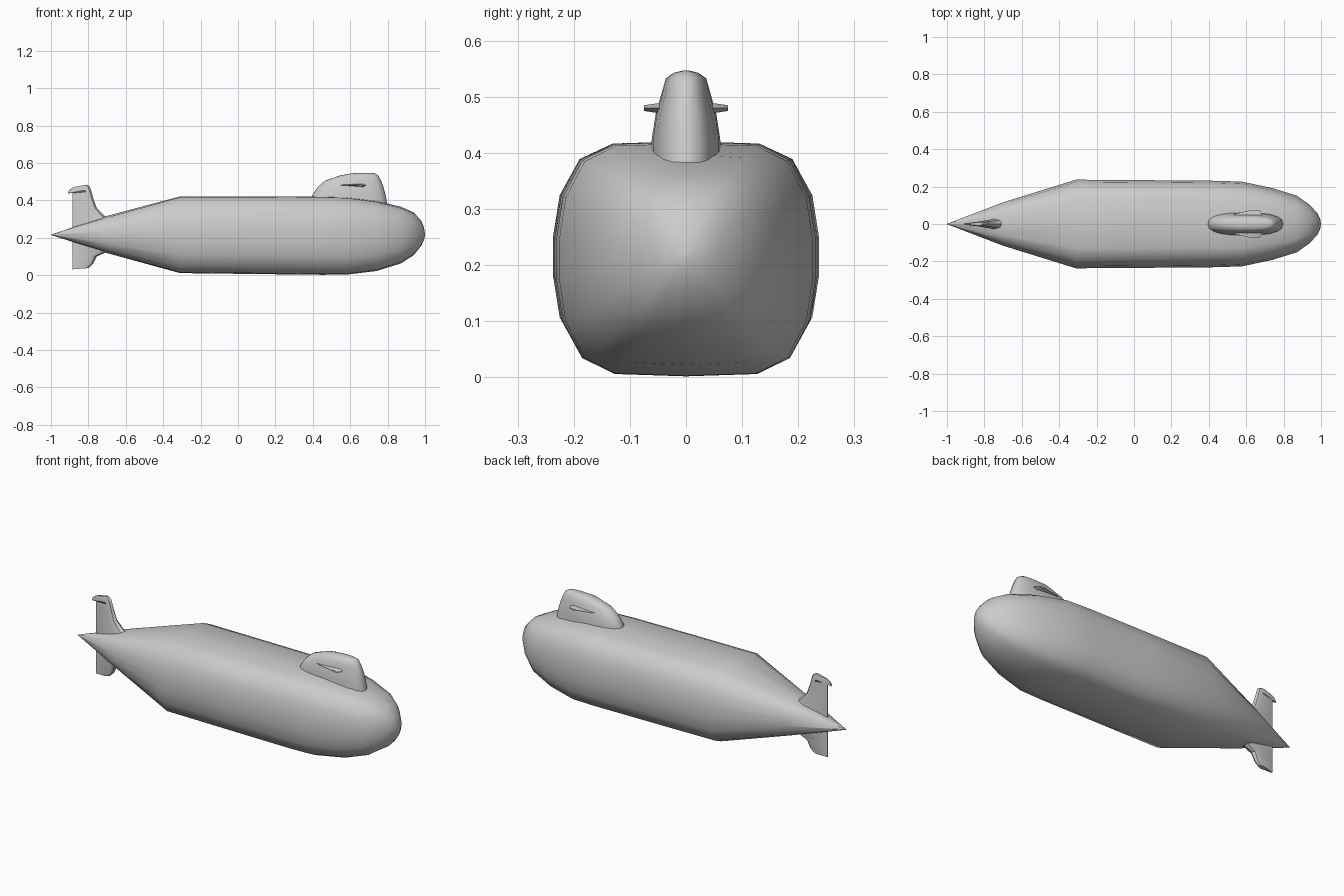
import bpy, bmesh, math

if "Cube" in bpy.data.objects:
    bpy.data.objects.remove(bpy.data.objects["Cube"])

def loft(name, rings, angle=45):
    """Skin a list of equal-length closed rings and cap both ends."""
    bm = bmesh.new()
    vs = [[bm.verts.new(p) for p in r] for r in rings]
    n = len(vs[0])
    for a, b in zip(vs, vs[1:]):
        for i in range(n):
            j = (i + 1) % n
            bm.faces.new((a[i], a[j], b[j], b[i]))
    bm.faces.new(vs[0])
    bm.faces.new(vs[-1])
    bmesh.ops.remove_doubles(bm, verts=bm.verts, dist=0.0004)
    bmesh.ops.recalc_face_normals(bm, faces=bm.faces)
    me = bpy.data.meshes.new(name)
    bm.to_mesh(me)
    bm.free()
    ob = bpy.data.objects.new(name, me)
    bpy.context.collection.objects.link(ob)
    bpy.ops.object.select_all(action='DESELECT')
    bpy.context.view_layer.objects.active = ob
    ob.select_set(True)
    bpy.ops.object.shade_smooth_by_angle(angle=math.radians(angle))
    return ob

# Hull: boxy-round section, blended towards an ellipse at nose and tail
quarter = [(0, 1), (.55, .98), (.80, .845), (.95, .53), (1, .17)]
half = quarter + [(y, -z) for y, z in reversed(quarter)]
section = half + [(-y, z) for y, z in reversed(half[1:-1])]

def hull_ring(x, w, top, bot, rnd):
    c, h = (top + bot) / 2, (top - bot) / 2
    ring = []
    for y, z in section:
        k = 1 + rnd * (1 / math.hypot(y, z) - 1)
        ring.append((x, y * w * k, c + z * h * k))
    return ring

# x, half width, top, bottom, roundness
stations = [(-1, .001, .217, .215, 1), (-.7, .117, .317, .118, .6),
            (-.31, .237, .421, .011, 0), (.1, .234, .421, .006, 0),
            (.45, .231, .42, .002, 0), (.58, .226, .417, .003, 0),
            (.74, .192, .397, .022, .1), (.87, .152, .366, .062, .25),
            (.94, .103, .335, .107, .5), (.98, .058, .29, .157, .8),
            (.995, .028, .253, .19, 1), (1, .001, .216, .214, 1)]
loft("hull", [hull_ring(*s) for s in stations])

# Conning tower: rounded plan outline, lofted upwards
def tower_ring(z, back, front, w):
    c, h = (back + front) / 2, (front - back) / 2
    ring = []
    for i in range(20):
        a = 2 * math.pi * i / 20
        co, si = math.cos(a), math.sin(a)
        ring.append((c + h * math.copysign(abs(co) ** .8, co),
                     w * math.copysign(abs(si) ** .8, si), z))
    return ring

tower = [(.34, .39, .805, .063), (.425, .395, .79, .061), (.47, .425, .778, .054),
         (.505, .465, .765, .044), (.533, .545, .75, .036), (.543, .6, .735, .022),
         (.547, .64, .715, .006)]
loft("conning_tower", [tower_ring(*t) for t in tower])

# Tower diving planes: thin wedges, one each side
def plane_ring(y, back, front, t):
    return [(back, y, .482), (front - .02, y, .48 + t),
            (front, y, .48), (front - .015, y, .48 - t)]

for side, s in (("left", 1), ("right", -1)):
    loft("diving_plane_" + side,
         [plane_ring(s * .03, .5, .69, .01), plane_ring(s * .055, .54, .685, .008),
          plane_ring(s * .075, .63, .67, .005)], 30)

# Tail fins: leading edge x z, trailing edge x z, half thickness
def fin_ring(fx, fz, bx, bz, w):
    def at(t, y):
        return (fx + t * (bx - fx), y, fz + t * (bz - fz))
    return [at(0, 0), at(.08, w * .7), at(.28, w), at(1, .003),
            at(1, -.003), at(.28, -w), at(.08, -w * .7)]

upper = [(-.66, .29, -.885, .24, .028), (-.715, .318, -.885, .31, .025),
         (-.755, .36, -.885, .36, .02), (-.775, .415, -.885, .42, .017),
         (-.783, .445, -.885, .445, .015), (-.787, .46, -.91, .437, .014),
         (-.793, .474, -.903, .456, .013), (-.81, .484, -.88, .471, .009)]
lower = [(-.66, .14, -.885, .19, .028), (-.715, .118, -.885, .13, .025),
         (-.755, .1, -.885, .1, .02), (-.775, .06, -.885, .06, .017),
         (-.80, .038, -.885, .031, .013)]
loft("upper_tail_fin", [fin_ring(*f) for f in upper], 35)
loft("lower_tail_fin", [fin_ring(*f) for f in lower], 35)
